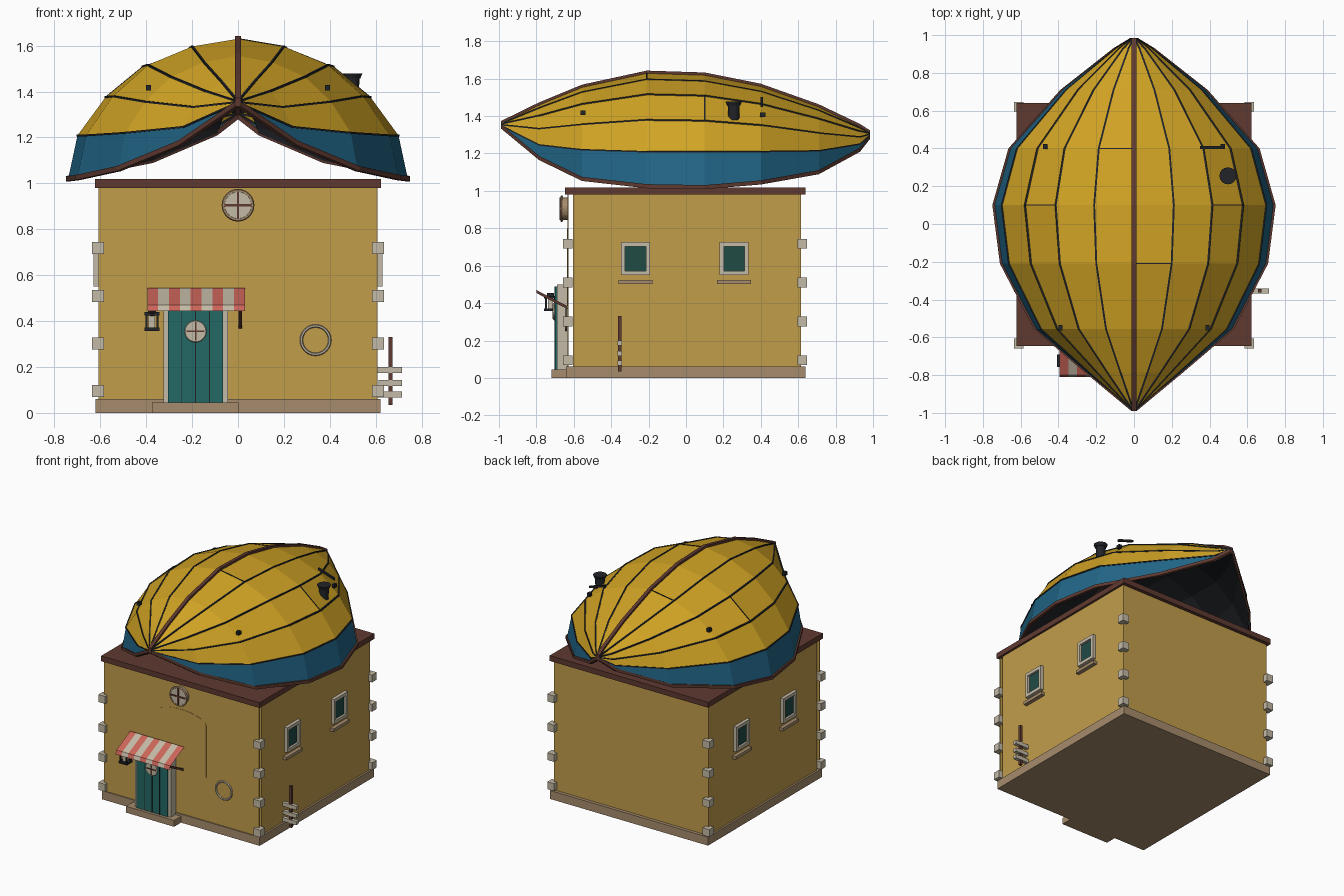
import bpy, bmesh, math
from mathutils import Matrix, Vector

if "Cube" in bpy.data.objects:
    bpy.data.objects.remove(bpy.data.objects["Cube"])


def material(name, r, g, b):
    m = bpy.data.materials.new(name)
    m.use_nodes = True
    m.diffuse_color = (r, g, b, 1)
    m.node_tree.nodes["Principled BSDF"].inputs["Base Color"].default_value = (r, g, b, 1)
    return m


YELLOW = material("hull yellow", .64, .37, .018)
WALL = material("plaster ochre", .54, .34, .07)
BLUE = material("hull blue", .015, .13, .24)
BROWN = material("dark wood", .115, .042, .03)
CREAM = material("pale stone", .55, .49, .38)
TAN = material("plinth tan", .38, .26, .15)
TEAL = material("door teal", .016, .14, .125)
GLASS = material("window teal", .014, .07, .06)
PINK = material("awning pink", .6, .13, .1)
DARK = material("iron black", .015, .017, .021)


def finish(name, bm, *mats):
    bmesh.ops.recalc_face_normals(bm, faces=bm.faces)
    mesh = bpy.data.meshes.new(name)
    bm.to_mesh(mesh)
    bm.free()
    obj = bpy.data.objects.new(name, mesh)
    bpy.context.collection.objects.link(obj)
    for m in mats:
        mesh.materials.append(m)
    return obj


def box(name, mat, x, y, z):
    bm = bmesh.new()
    spans = (x, y, z)
    mid = Vector([(a + b) / 2 for a, b in spans])
    size = [b - a for a, b in spans]
    bmesh.ops.create_cube(bm, size=1, matrix=Matrix.Translation(mid) @ Matrix.Diagonal((*size, 1)))
    return finish(name, bm, mat)


def drum(name, mat, centre, r1, r2, depth, axis="Z", sides=16):
    bm = bmesh.new()
    turn = Matrix.Rotation(math.pi / 2, 4, "X") if axis == "Y" else Matrix.Identity(4)
    bmesh.ops.create_cone(bm, cap_ends=True, segments=sides, radius1=r1, radius2=r2,
                          depth=depth, matrix=Matrix.Translation(centre) @ turn)
    return finish(name, bm, mat)


def ring(name, mat, centre, radius, thick):
    bpy.ops.mesh.primitive_torus_add(location=centre, rotation=(math.pi / 2, 0, 0), major_radius=radius,
                                     minor_radius=thick, major_segments=24, minor_segments=6)
    bpy.context.object.name = name
    bpy.context.object.data.materials.append(mat)


def loft(bm, rows, closed=False):
    """Skin rows of points; returns faces as (column, face)."""
    grid = [[bm.verts.new(p) for p in row] for row in rows]
    n = len(rows[0])
    out = []
    for a, b in zip(grid, grid[1:]):
        for i in range(n if closed else n - 1):
            j = (i + 1) % n
            out.append((i, bm.faces.new((a[i], a[j], b[j], b[i]))))
    if closed:
        bm.faces.new(grid[0])
        bm.faces.new(grid[-1])
    return out


def beam(name, mat, path, half_w, half_h, across=(1, 0, 0)):
    s, u = Vector(across) * half_w, Vector((0, 0, half_h))
    bm = bmesh.new()
    loft(bm, [[Vector(p) + o for o in (s + u, u - s, -s - u, s - u)] for p in path], True)
    return finish(name, bm, mat)


# Upturned boat: y, half width, keel height, chine height, rim height
STATIONS = [(-.99, .004, 1.36, 1.35, 1.345), (-.786, .25, 1.46, 1.246, 1.176),
            (-.556, .52, 1.555, 1.22, 1.064), (-.21, .70, 1.63, 1.209, 1.025),
            (.1, .74, 1.62, 1.209, 1.02), (.4, .655, 1.56, 1.21, 1.045),
            (.71, .38, 1.45, 1.214, 1.10), (.93, .10, 1.345, 1.25, 1.22),
            (.985, .01, 1.31, 1.30, 1.29)]
RIB = [(0, 1), (.285, .92), (.56, .73), (.78, .405), (.945, 0)]


def half_section(st, shrink=0.0):
    y, w, keel, chine, rim = st
    w = max(w - shrink, .002)
    pts = [Vector((f * w, y, chine + h * (keel - chine) - shrink)) for f, h in RIB]
    return pts + [Vector((w, y, rim))]


def section(st, shrink=0.0):
    half = half_section(st, shrink)
    return [Vector((-p.x, p.y, p.z)) for p in half[:0:-1]] + half


bm = bmesh.new()
for col, face in loft(bm, [section(s) for s in STATIONS]):
    face.material_index = 1 if col in (0, 9) else 0
finish("boat_roof_hull", bm, YELLOW, BLUE)
bm = bmesh.new()
loft(bm, [section(s, .012) for s in STATIONS[:-1]])
finish("hull_lining", bm, DARK)

# Keel, rims and plank seams
halves = [half_section(s) for s in STATIONS]
beam("keel", BROWN, [h[0] for h in halves], .012, .013)
for side in (-1, 1):
    flip = Vector((side, 1, 1))
    beam("rim", BROWN, [h[5] * flip for h in halves], .01, .011)
    for k in range(1, 5):
        beam("plank_seam", DARK, [h[k] * flip for h in halves], .005, .004)
    for x, y, z in ((.39, -.55, 1.417), (.47, .41, 1.406)):
        x *= side
        box("hull_cleat", DARK, (x - .011, x + .011), (y - .014, y + .014), (z - .012, z + .012))
for st, a, b, side in ((5, 0, 1, -1), (3, 0, 1, 1), (4, 2, 3, 1), (4, 2, 3, -1)):
    flip = Vector((side, 1, 1))
    beam("plank_joint", DARK, [halves[st][a] * flip, halves[st][b] * flip], .003, .003, (0, 1, 0))

# Chimney and hull rod
drum("chimney_pipe", DARK, (.497, .255, 1.42), .03, .032, .08)
drum("chimney_cap", DARK, (.497, .255, 1.468), .036, .045, .022)
beam("hull_rod", DARK, [(.35, .405, 1.495), (.475, .405, 1.455)], .007, .007, (0, 1, 0))

# House body
box("walls", WALL, (-.607, .607), (-.604, .615), (.03, .99))
box("front_wall", WALL, (-.607, .607), (-.634, -.628), (.05, .985))
box("plinth", TAN, (-.62, .62), (-.642, .638), (0, .06))
box("roof_slab", BROWN, (-.622, .622), (-.646, .64), (.98, 1.018))
box("door_step", TAN, (-.375, .002), (-.72, -.6), (0, .045))
for x in (-.61, .61):
    for y in (-.632, .621):
        for z in (.095, .302, .51, .718):
            box("corner_stone", CREAM, (x - .026, x + .026), (y - .026, y + .026), (z - .026, z + .026))

# Raised arch panel
bm = bmesh.new()
outline = [(-.195, .37), (.195, .37)]
outline += [(.195 * math.cos(t * math.pi / 10), .735 + .065 * math.sin(t * math.pi / 10)) for t in range(11)]
face = bm.faces.new([bm.verts.new((x, -.636, z)) for x, z in outline])
top = bmesh.ops.extrude_face_region(bm, geom=[face])["geom"]
bmesh.ops.translate(bm, vec=(0, .004, 0), verts=[v for v in top if isinstance(v, bmesh.types.BMVert)])
finish("arch_panel", bm, WALL)


# Round windows with crossbars
def porthole(name, rim_mat, x, y, z, r):
    drum(name + "_pane", CREAM, (x, y, z), r * .9, r * .9, .012, "Y", 24)
    ring(name + "_rim", rim_mat, (x, y, z), r * .9, r * .12)
    box(name + "_bar", BROWN, (x - r * .07, x + r * .07), (y - .011, y), (z - r * .85, z + r * .85))
    box(name + "_bar", BROWN, (x - r * .85, x + r * .85), (y - .011, y), (z - r * .07, z + r * .07))


drum("gable_porthole_back", TAN, (0, -.648, .905), .06, .06, .03, "Y", 24)
porthole("gable_porthole", TAN, 0, -.665, .905, .07)

# Door
box("door_frame", CREAM, (-.325, -.043), (-.69, -.63), (.045, .5))
box("door", TEAL, (-.305, -.065), (-.7, -.685), (.045, .49))
for x in (-.245, -.185, -.125):
    box("door_groove", DARK, (x - .002, x + .002), (-.702, -.699), (.045, .49))
porthole("door_porthole", CREAM, -.185, -.704, .355, .047)

# Striped awning with brackets
bm = bmesh.new()
STRIPES = 9
xs = [-.395 + .425 * i / STRIPES for i in range(STRIPES + 1)]
profile = [(-.645, .545), (-.8, .47), (-.81, .443)]
for i, face in loft(bm, [[(x, y, z) for x in xs] for y, z in profile]):
    face.material_index = i % 2
finish("awning", bm, PINK, CREAM)
for x in (-.375, .01):
    beam("awning_bracket", BROWN, [(x, -.8, .462), (x, -.632, .375)], .008, .008)

# Lantern
lx, ly = -.375, -.725
for z, r in ((.364, .033), (.432, .033), (.446, .018)):
    box("lantern_plate", DARK, (lx - r, lx + r), (ly - r, ly + r), (z - .007, z + .007))
box("lantern_glass", CREAM, (lx - .014, lx + .014), (ly - .014, ly + .014), (.365, .43))
for dx in (-.024, .024):
    for dy in (-.024, .024):
        x, y = lx + dx, ly + dy
        box("lantern_post", DARK, (x - .005, x + .005), (y - .005, y + .005), (.365, .43))

# Wall ring
ring("wall_ring", CREAM, (.338, -.642, .317), .062, .007)

# Side windows
for side in (-1, 1):
    for y in (-.27, .257):
        def plate(name, mat, depth, half, z):
            box(name, mat, sorted((side * .6, side * depth)), (y - half, y + half), z)
        for z in ((.55, .573), (.704, .727)):
            plate("window_rail", CREAM, .63, .077, z)
        for dy in (-.066, .066):
            box("window_stile", CREAM, sorted((side * .6, side * .63)), (y + dy - .011, y + dy + .011), (.573, .704))
        plate("window_pane", GLASS, .615, .058, (.57, .706))
        plate("window_sill", TAN, .634, .09, (.502, .524))

# Signpost
box("sign_post", BROWN, (.656, .674), (-.363, -.345), (.035, .33))
for x, z in ((.605, .187), (.612, .13), (.605, .08)):
    box("sign_board", CREAM, (x, .715), (-.367, -.341), (z - .013, z + .013))
